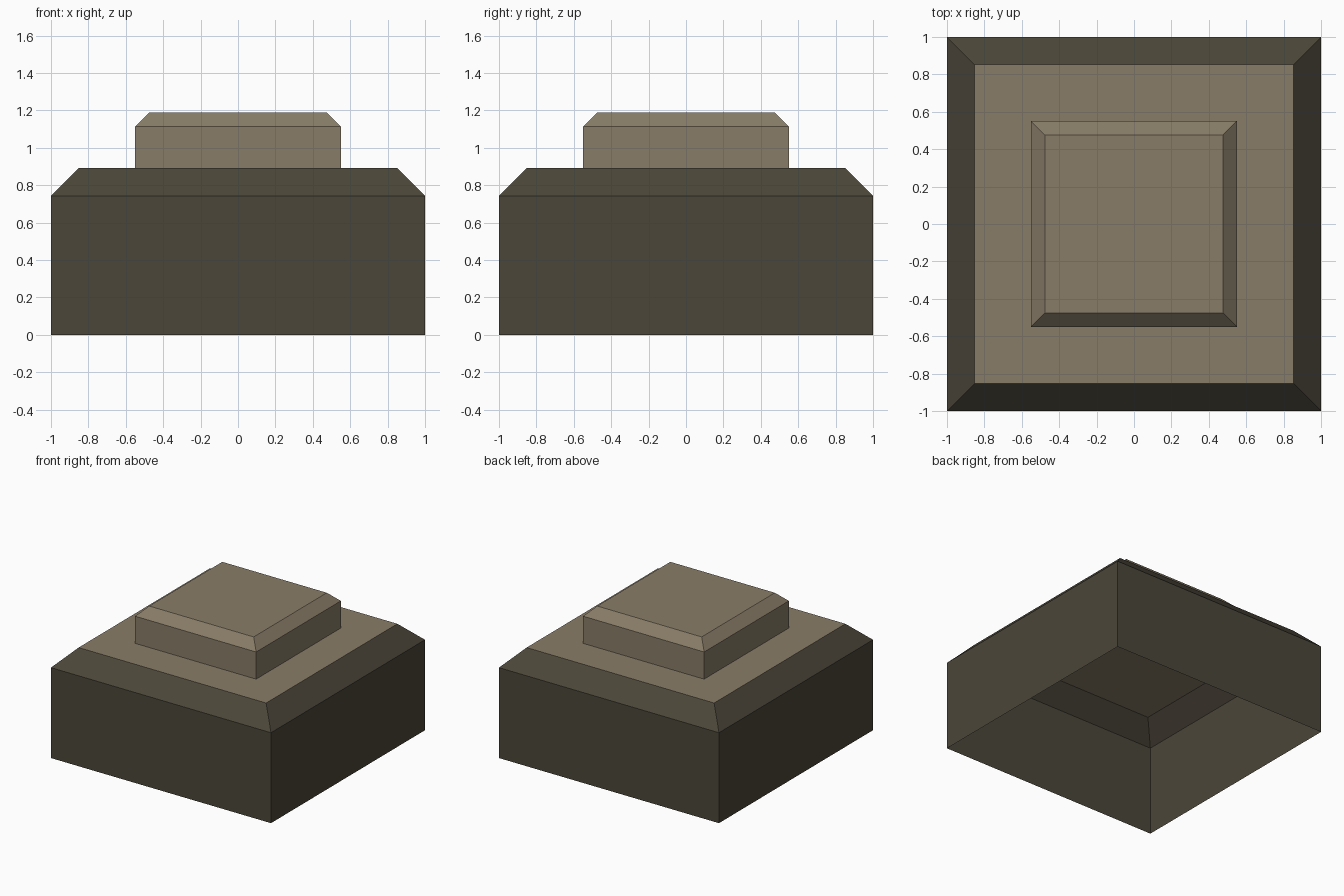
import bpy
import bmesh

if "Cube" in bpy.data.objects:
    bpy.data.objects.remove(bpy.data.objects["Cube"])


def material(name, rgb):
    mat = bpy.data.materials.new(name)
    mat.diffuse_color = (*rgb, 1.0)
    mat.use_nodes = True
    mat.node_tree.nodes["Principled BSDF"].inputs["Base Color"].default_value = mat.diffuse_color
    return mat


dark = material("dark olive brown", (0.070, 0.061, 0.041))
tan = material("dusty tan", (0.247, 0.203, 0.138))


def square_shell(name, profile, mats, top_index):
    """Open-bottomed square shell: (half width, height) rings with a top cap."""
    bm = bmesh.new()
    rings = [[bm.verts.new((sx * h, sy * h, z))
              for sx, sy in ((-1, -1), (1, -1), (1, 1), (-1, 1))]
             for h, z in profile]
    for low, high in zip(rings, rings[1:]):
        for i in range(4):
            j = (i + 1) % 4
            bm.faces.new((low[i], low[j], high[j], high[i]))
    bm.faces.new(rings[-1]).material_index = top_index
    mesh = bpy.data.meshes.new(name)
    bm.to_mesh(mesh)
    bm.free()
    for mat in mats:
        mesh.materials.append(mat)
    obj = bpy.data.objects.new(name, mesh)
    bpy.context.collection.objects.link(obj)
    return obj


# Hollow base with chamfered shoulders and a tan top
square_shell("base_shell", [(1.0, 0.0), (1.0, 0.743), (0.852, 0.891)],
             [dark, tan], 1)

# Raised cap with chamfered rim
square_shell("raised_cap", [(0.55, 0.891), (0.55, 1.114), (0.475, 1.189)],
             [tan], 0)
